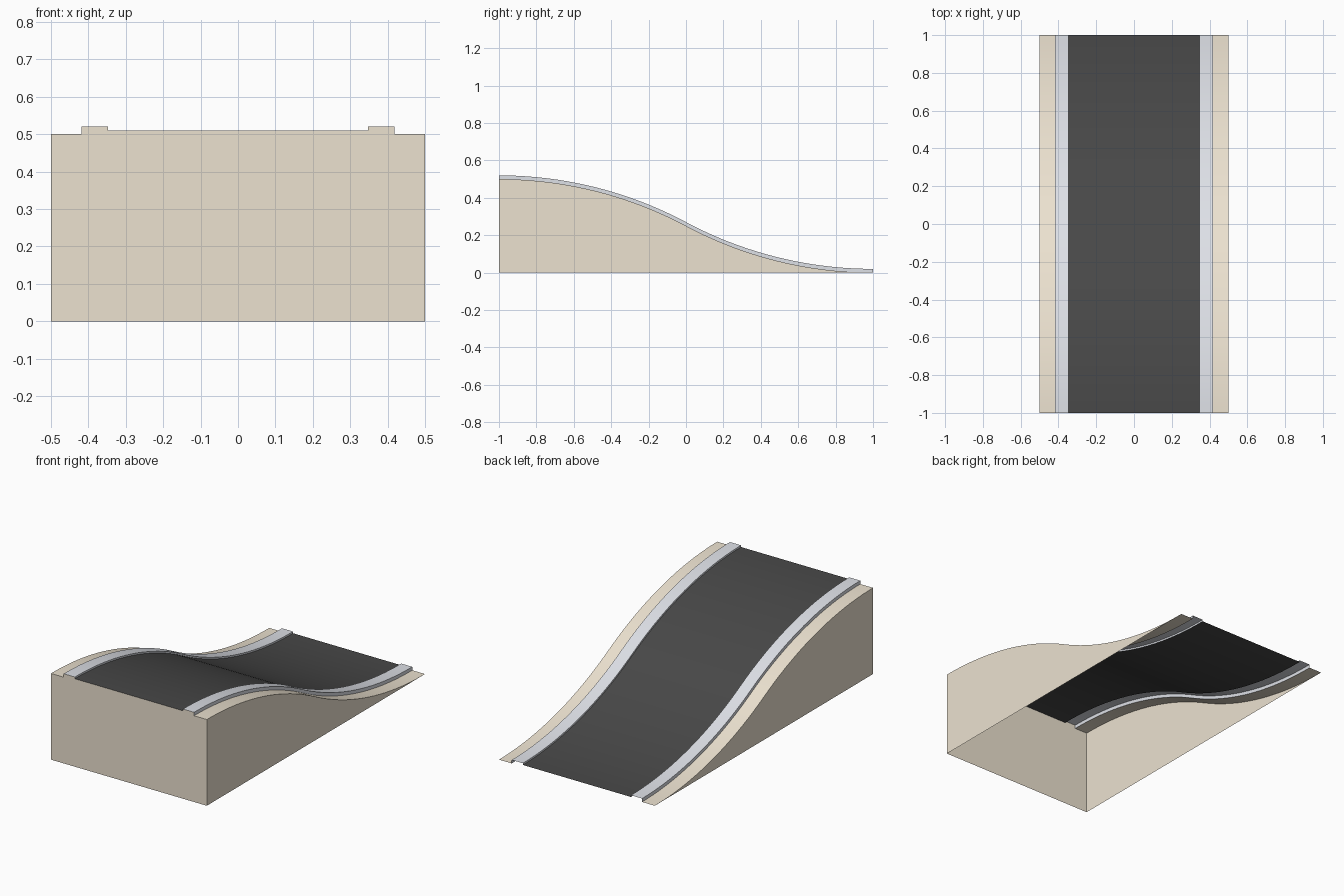
import bpy, bmesh, math

if "Cube" in bpy.data.objects:
    bpy.data.objects.remove(bpy.data.objects["Cube"])

STEPS = 20                 # segments per arc
RADIUS = 2.125             # two tangent arcs, dropping 0.25 each over 1 unit
SWEEP = math.asin(1 / RADIUS)
W, CURB_OUT, CURB_IN = 0.5, 0.418, 0.347
CURB_H, ROAD_H = 0.02, 0.01


def material(name, rgb):
    m = bpy.data.materials.new(name)
    m.diffuse_color = (*rgb, 1)
    m.use_nodes = True
    m.node_tree.nodes["Principled BSDF"].inputs["Base Color"].default_value = m.diffuse_color
    return m


def slope_profile():
    """S-shaped hill: crest arc, then the same arc turned round."""
    crest = []
    for i in range(STEPS + 1):
        a = SWEEP * i / STEPS
        crest.append((-1 + RADIUS * math.sin(a), 0.5 - RADIUS * (1 - math.cos(a))))
    foot = [(-y, 0.5 - z) for y, z in reversed(crest[:-1])]
    return crest + foot


PROFILE = slope_profile()


def sweep(name, section, mat, extra=None):
    """Sweep (x, height) points along the hill; height None means ground level."""
    bm = bmesh.new()
    rows = [[bm.verts.new((x, y, 0 if h is None else z + h)) for x, h in section]
            for y, z in PROFILE]
    for a, b in zip(rows, rows[1:]):
        for i in range(len(section) - 1):
            bm.faces.new((a[i], a[i + 1], b[i + 1], b[i]))
    if extra:
        bm.faces.new([bm.verts.new(p) for p in extra])
    bmesh.ops.remove_doubles(bm, verts=bm.verts[:], dist=1e-5)
    me = bpy.data.meshes.new(name)
    bm.to_mesh(me)
    bm.free()
    me.materials.append(mat)
    ob = bpy.data.objects.new(name, me)
    bpy.context.collection.objects.link(ob)
    bpy.ops.object.select_all(action='DESELECT')
    ob.select_set(True)
    bpy.context.view_layer.objects.active = ob
    bpy.ops.object.shade_smooth_by_angle(angle=math.radians(30))
    return ob


tan = material("sand", (0.84, 0.76, 0.63))
grey = material("curb_grey", (0.73, 0.75, 0.80))
dark = material("asphalt", (0.065, 0.065, 0.065))

# Front wall outline, following the stepped road cross-section
half = [(CURB_IN, ROAD_H), (CURB_IN, CURB_H), (CURB_OUT, CURB_H),
        (CURB_OUT, 0), (W, 0), (W, -0.5)]
outline = [(x, -1, 0.5 + h) for x, h in reversed(half)]
outline += [(-x, -1, 0.5 + h) for x, h in half]

# Hollow base: side walls and verges, open underneath
sweep("right_verge", [(CURB_OUT, 0), (W, 0), (W, None)], tan)
sweep("left_verge", [(-W, None), (-W, 0), (-CURB_OUT, 0)], tan, outline)

# Raised curbs
curb = [(CURB_IN, ROAD_H), (CURB_IN, CURB_H), (CURB_OUT, CURB_H), (CURB_OUT, 0)]
sweep("right_curb", curb, grey)
sweep("left_curb", [(-x, h) for x, h in reversed(curb)], grey)

# Road surface
sweep("road", [(-CURB_IN, ROAD_H), (CURB_IN, ROAD_H)], dark)
